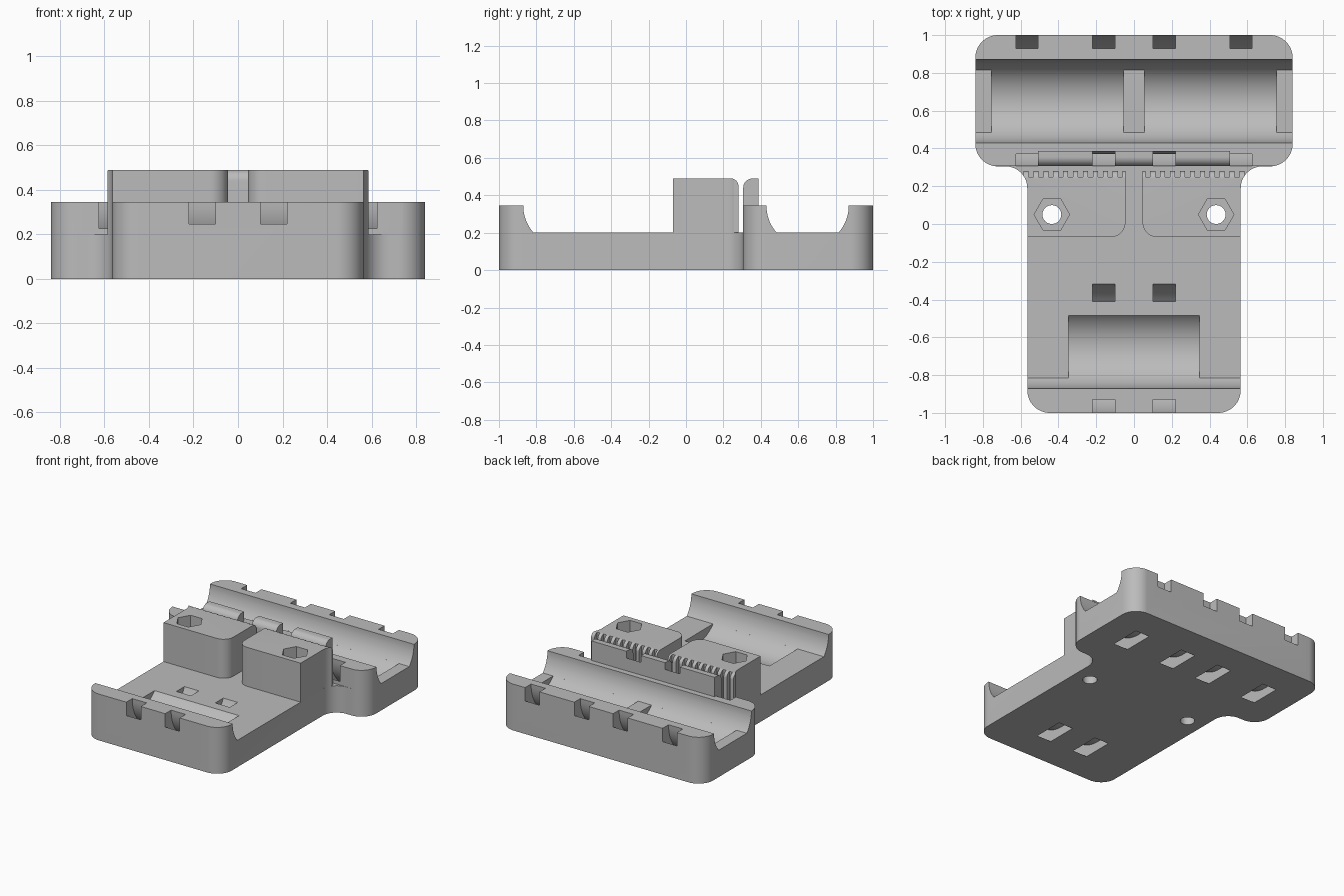
import bpy, bmesh
from math import sin, cos, radians

if "Cube" in bpy.data.objects:
    bpy.data.objects.remove(bpy.data.objects["Cube"], do_unlink=True)

grey = bpy.data.materials.new("plain grey")
grey.use_nodes = True
colour = (0.5, 0.5, 0.5, 1)
grey.diffuse_color = colour
grey.node_tree.nodes["Principled BSDF"].inputs["Base Color"].default_value = colour

FLOOR, RIM, TOP = 0.2, 0.345, 0.49      # plate, bearing rim and clamp heights
BEARING_R, TIE_IN, TIE_OUT = 0.22, 0.28, 0.364
FRONT_Y, REAR_Y = -0.65, 0.65           # bearing axes
STEP_Y = 0.306                          # front face of the rear block


def arc(cx, cy, r, start, end, n=14):
    angles = [radians(start + (end - start) * i / n) for i in range(n + 1)]
    return [(cx + r * cos(a), cy + r * sin(a)) for a in angles]


def rect(x0, y0, x1, y1):
    return [(x0, y0), (x1, y0), (x1, y1), (x0, y1)]


def prism(name, profile, axis, *spans):
    """Extrude a profile along x (profile in y, z) or z (profile in x, y)."""
    bm = bmesh.new()
    for lo, hi in spans:
        place = (lambda p, h: (h, *p)) if axis == "x" else (lambda p, h: (*p, h))
        low = [bm.verts.new(place(p, lo)) for p in profile]
        high = [bm.verts.new(place(p, hi)) for p in profile]
        bm.faces.new(low)
        bm.faces.new(high[::-1])
        for i in range(len(profile)):
            bm.faces.new((low[i - 1], low[i], high[i], high[i - 1]))
    bmesh.ops.recalc_face_normals(bm, faces=bm.faces)
    mesh = bpy.data.meshes.new(name)
    bm.to_mesh(mesh)
    bm.free()
    mesh.materials.append(grey)
    obj = bpy.data.objects.new(name, mesh)
    bpy.context.collection.objects.link(obj)
    return obj


def activate(obj):
    bpy.ops.object.select_all(action="DESELECT")
    obj.select_set(True)
    bpy.context.view_layer.objects.active = obj


def combine(obj, tool, operation="DIFFERENCE"):
    mod = obj.modifiers.new("combine", "BOOLEAN")
    mod.operation, mod.solver, mod.object = operation, "EXACT", tool
    activate(obj)
    bpy.ops.object.modifier_apply(modifier=mod.name)


def mirrored(spans):
    return spans + [(-hi, -lo) for lo, hi in spans]


cutters = []


def cutter(*args):
    obj = prism(*args)
    obj.hide_render = True
    cutters.append(obj)
    return obj


# Body outline: narrow front, filleted into the wide rear block
half = (arc(0.445, -0.88, 0.12, -90, 0) + arc(0.68, 0.19, 0.115, 180, 90)
        + arc(0.72, 0.425, 0.12, -90, 0) + arc(0.72, 0.88, 0.12, 0, 90))
outline = half + [(-x, y) for x, y in reversed(half)]
body = prism("carriage_body", outline, "z", (0, RIM))

# Open front deck and rear trough, with curved walls down to a flat floor
drop = 41.2
lip_l = lambda y: arc(y, RIM, BEARING_R, 180, 180 + drop)
lip_r = lambda y: arc(y, RIM, BEARING_R, -drop, 0)
deck = lip_l(FRONT_Y) + [(STEP_Y, FLOOR), (STEP_Y, 0.6), (FRONT_Y - BEARING_R, 0.6)]
trough = (lip_l(REAR_Y) + lip_r(REAR_Y)
          + [(REAR_Y + BEARING_R, 0.6), (REAR_Y - BEARING_R, 0.6)])
combine(body, cutter("deck_cutter", deck, "x", (-1, 1)))
combine(body, cutter("trough_cutter", trough, "x", (-1, 1)))

# Round bearing seats
front_seat = arc(FRONT_Y, RIM, BEARING_R, 181, 359, 48)
rear_seat = arc(REAR_Y, RIM, BEARING_R, 181, 359, 48)
combine(body, cutter("front_seat_cutter", front_seat, "x", (-0.348, 0.348)))
combine(body, cutter("rear_seat_cutter", rear_seat, "x", *mirrored([(0.055, 0.755)])))

# Curved tie slots around the bearings
tie = lambda y: (arc(y, RIM, TIE_OUT, 135, 405, 48) + arc(y, RIM, TIE_IN, 405, 135, 48))
inner, outer = (0.1, 0.22), (0.507, 0.625)
front_ties = cutter("front_tie_cutter", tie(FRONT_Y), "x", *mirrored([inner]))
rear_ties = cutter("rear_tie_cutter", tie(REAR_Y), "x", *mirrored([inner, outer]))
combine(body, front_ties)
combine(body, rear_ties)

# Belt wall with a rounded front top edge, split by the tie slots
wall_back = 0.387
wall_profile = ([(wall_back, RIM), (wall_back, TOP)]
                + arc(STEP_Y + 0.05, TOP - 0.05, 0.05, 90, 180) + [(STEP_Y, RIM)])
wall = prism("belt_wall", wall_profile, "x", (-0.507, 0.507))
combine(wall, rear_ties)

# Belt clamps: toothed blocks with bolt holes and hexagonal nut pockets
clamp_back = 0.28
clamp_half = (arc(0.125, 0.01, 0.08, 180, 270) + [(0.565, -0.07)]
              + arc(0.68, 0.19, 0.115, 180, 145)
              + [(0.586, clamp_back), (0.045, clamp_back)])
rounded = ([(-0.2, 0.1), (clamp_back, 0.1)]
           + arc(clamp_back - 0.04, TOP - 0.04, 0.04, 0, 90) + [(-0.2, TOP)])
envelope = cutter("clamp_envelope", rounded, "x", (-1, 1))
pitch = 0.0525
grooves = [(0.06 + i * pitch, 0.086 + i * pitch) for i in range(10)]
teeth = cutter("tooth_cutter", rect(0.248, 0.1, 0.32, 0.6), "x", *mirrored(grooves))
for side, label in ((1, "left"), (-1, "right")):
    clamp = prism("belt_clamp_" + label, [(side * x, y) for x, y in clamp_half],
                  "z", (FLOOR, TOP + 0.02))
    combine(clamp, envelope, "INTERSECT")
    combine(clamp, teeth)
    x, y = side * 0.435, 0.05
    pocket = cutter("nut_cutter", arc(x, y, 0.094, 0, 300, 5), "z", (0.3, 0.6))
    hole = cutter("bolt_cutter", arc(x, y, 0.05, 0, 345, 23), "z", (-0.1, 0.6))
    combine(clamp, pocket)
    combine(clamp, hole)
    combine(body, hole)
    activate(clamp)
    bpy.ops.object.shade_smooth_by_angle(angle=radians(30))

for obj in cutters:
    bpy.data.objects.remove(obj, do_unlink=True)
for obj in (body, wall):
    activate(obj)
    bpy.ops.object.shade_smooth_by_angle(angle=radians(30))
